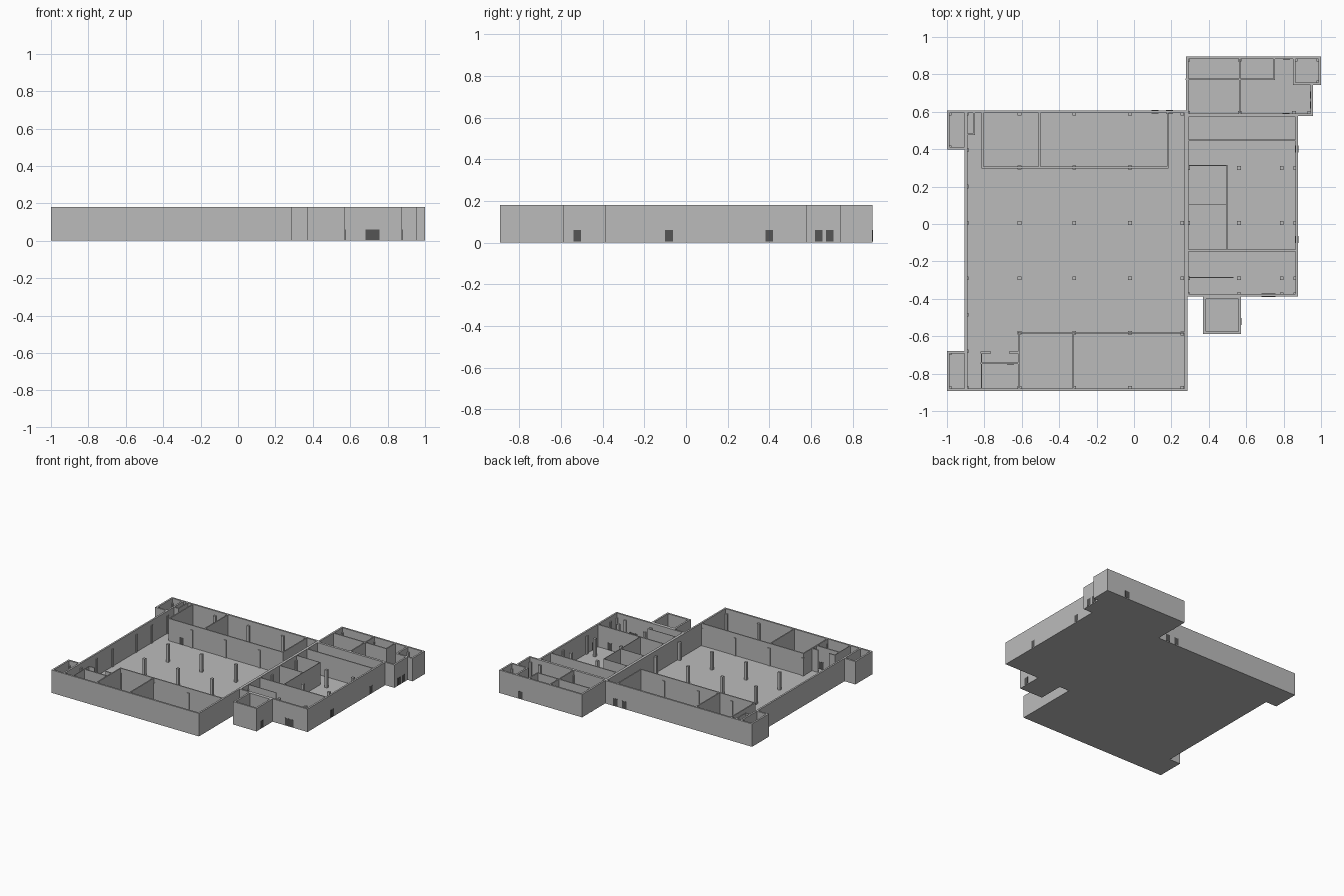
import bpy, bmesh

H = 0.18       # wall height
COL_H = 0.145  # column height
SLAB = 0.005   # floor thickness
T = 0.014      # outer wall thickness
TI = 0.009     # inner wall thickness
TP = 0.005     # thin partition thickness


def material(name, v):
    m = bpy.data.materials.new(name)
    m.diffuse_color = (v, v, v, 1)
    return m


grey = material("concrete_grey", 0.5)
dark = material("door_dark_grey", 0.09)


def boxes(name, specs, mat):
    """One object made of axis-aligned boxes (x0, x1, y0, y1, z0, z1)."""
    bm = bmesh.new()
    for x0, x1, y0, y1, z0, z1 in specs:
        geo = bmesh.ops.create_cube(bm, size=1)
        for v in geo["verts"]:
            v.co.x = x0 if v.co.x < 0 else x1
            v.co.y = y0 if v.co.y < 0 else y1
            v.co.z = z0 if v.co.z < 0 else z1
    me = bpy.data.meshes.new(name)
    bm.to_mesh(me)
    bm.free()
    me.materials.append(mat)
    ob = bpy.data.objects.new(name, me)
    bpy.context.collection.objects.link(ob)
    return ob


def wall(x0, y0, x1, y1, t):
    """Wall around a centre line, with its ends extended to close corners."""
    h = t / 2
    return (min(x0, x1) - h, max(x0, x1) + h,
            min(y0, y1) - h, max(y0, y1) + h, 0, H)


def ring(x0, x1, y0, y1):
    """Four walls just inside a rectangle."""
    h = T / 2
    x0, x1, y0, y1 = x0 + h, x1 - h, y0 + h, y1 - h
    return [wall(x0, y0, x1, y0, T), wall(x0, y1, x1, y1, T),
            wall(x0, y0, x0, y1, T), wall(x1, y0, x1, y1, T)]


# Floor slabs of each block
floors = [
    (-0.905, 0.285, -0.893, 0.607),   # main hall
    (-1.0, -0.905, 0.397, 0.607),     # back left annex
    (-1.0, -0.905, -0.893, -0.678),   # front left annex
    (0.285, 0.877, -0.388, 0.58),     # right block
    (0.285, 0.957, 0.58, 0.895),      # back right block
    (0.957, 1.0, 0.742, 0.895),       # corner closet
    (0.37, 0.573, -0.588, -0.388),    # porch
]
boxes("floor", [f + (0, SLAB) for f in floors], grey)

# Outer walls
outer = ring(-0.905, 0.285, -0.893, 0.607)
outer += ring(-1.0, -0.891, 0.397, 0.607)
outer += ring(-1.0, -0.891, -0.893, -0.678)
outer += ring(0.278, 0.877, -0.388, 0.587)
outer += ring(0.278, 0.957, 0.578, 0.895)[:3]
outer += [wall(0.95, 0.585, 0.95, 0.749, T)]
outer += ring(0.85, 1.0, 0.742, 0.895)
outer += ring(0.37, 0.573, -0.588, -0.388)
boxes("outer_walls", outer, grey)

# Inner walls: centre lines
inner = [
    (-0.81, 0.302, 0.18, 0.302), (-0.81, 0.302, -0.81, 0.6),
    (-0.505, 0.302, -0.505, 0.6), (0.18, 0.302, 0.18, 0.6),
    (-0.9, 0.48, -0.855, 0.48), (-0.855, 0.48, -0.855, 0.6),
    (-0.615, -0.582, 0.28, -0.582), (-0.615, -0.582, -0.615, -0.885),
    (-0.325, -0.582, -0.325, -0.885), (-0.815, -0.745, -0.615, -0.745),
    (-0.815, -0.687, -0.77, -0.687), (-0.665, -0.687, -0.615, -0.687),
    (0.28, 0.447, 0.87, 0.447), (0.28, -0.142, 0.87, -0.142),
    (0.565, 0.58, 0.565, 0.89), (0.28, 0.774, 0.75, 0.774),
    (0.75, 0.774, 0.75, 0.89),
]
boxes("inner_walls", [wall(*w, TI) for w in inner], grey)

# Thin partitions
thin = [
    (-0.815, -0.687, -0.815, -0.885), (0.497, -0.142, 0.497, 0.312),
    (0.28, 0.312, 0.497, 0.312), (0.28, 0.103, 0.497, 0.103),
    (0.28, -0.287, 0.53, -0.287),
]
boxes("partitions", [wall(*w, TP) for w in thin], grey)

# Columns on a regular grid, plus corner posts
spots = [(x, y) for x in (-0.612, -0.32, -0.022)
         for y in (0.59, 0.302, 0.005, -0.29, -0.582, -0.875)]
spots += [(0.258, y) for y in (0.59, 0.005, -0.29, -0.585, -0.875)]
spots += [(-0.895, y) for y in
          (0.59, 0.395, 0.2, 0.005, -0.29, -0.485, -0.68, -0.875)]
spots += [(-0.985, y) for y in (0.59, 0.41, -0.69, -0.875)]
spots += [(x, y) for x in (0.29, 0.562, 0.79, 0.863)
          for y in (0.3, 0.005, -0.29, -0.375)]
spots += [(0.29, 0.595), (0.565, 0.595), (0.855, 0.595), (0.938, 0.595),
          (0.29, 0.88), (0.565, 0.88), (0.865, 0.88), (0.985, 0.88),
          (0.985, 0.757)]
C = 0.01
boxes("columns", [(x - C, x + C, y - C, y + C, 0, COL_H) for x, y in spots], grey)

# Doors: centre, width, and the wall's direction; they show on both wall faces
E = 0.0012


def door(x, y, along, w=0.037, t=T):
    hw, ht = w / 2, t / 2 + E
    dx, dy = (hw, ht) if along == "x" else (ht, hw)
    return (x - dx, x + dx, y - dy, y + dy, SLAB, 0.061)


outer_doors = [
    door(0.7005, -0.381, "x"), door(0.7385, -0.381, "x"),
    door(0.566, -0.522, "y"),
    door(0.87, -0.082, "y"), door(0.87, 0.4, "y"),
    door(0.95, 0.637, "y"), door(0.95, 0.69, "y"),
    door(0.815, 0.888, "x"),
    door(0.19, 0.6, "x"), door(0.112, 0.6, "x"),
]
boxes("outer_doors", outer_doors, dark)

inner_doors = [
    door(-0.70, 0.302, "x", t=TI),
    door(0.76, -0.142, "x", t=TI),
    door(-0.66, -0.745, "x", t=TI),
    door(0.812, 0.5825, "x", t=T + 0.004),
]
boxes("inner_doors", inner_doors, dark)
